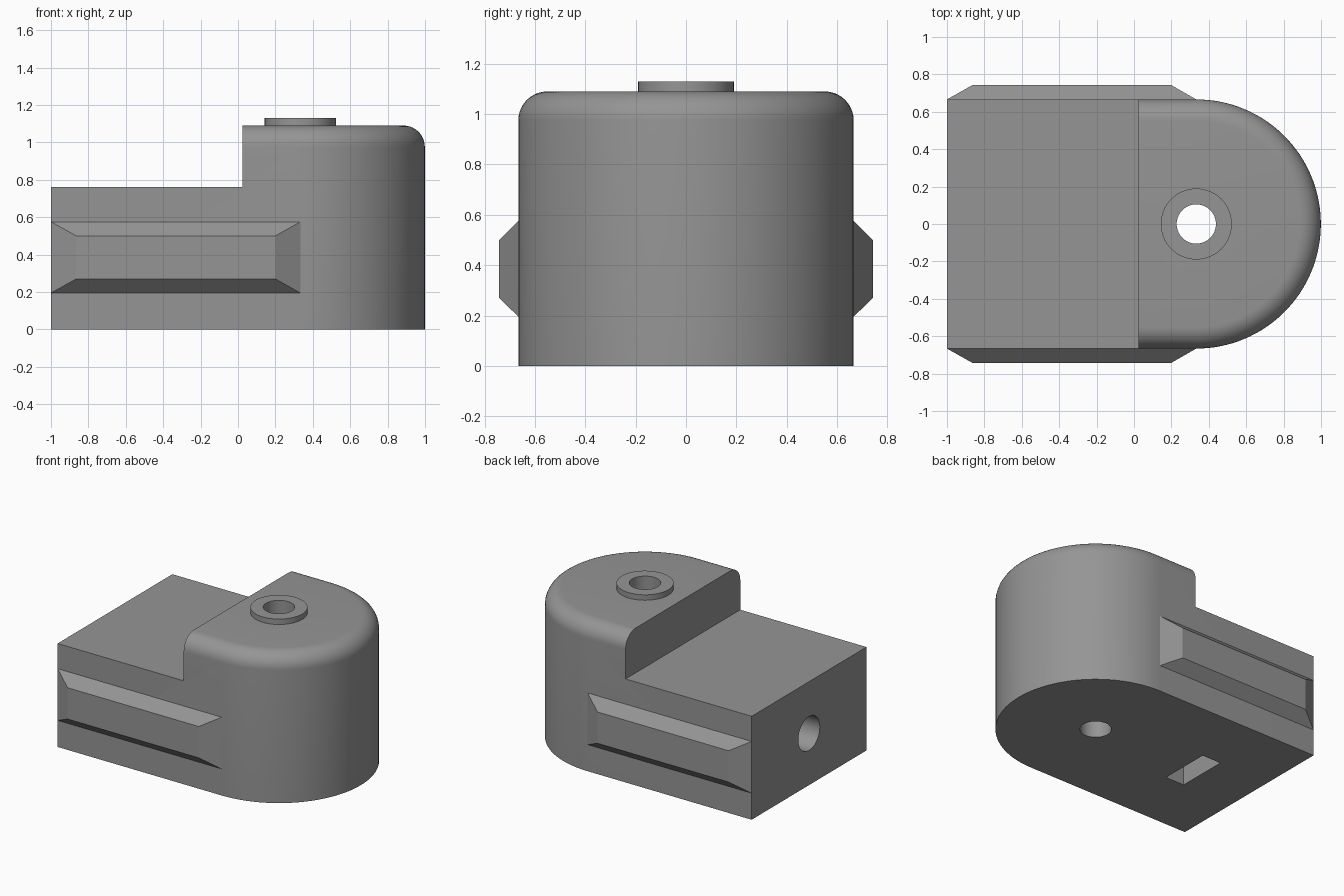
import bpy, bmesh, math

if "Cube" in bpy.data.objects:
    bpy.data.objects.remove(bpy.data.objects["Cube"])

CX, R = 0.333, 0.666          # centre and radius of the rounded end
LOW, STEP, TOP = 0.76, 0.025, 1.09
FILLET, SEG = 0.115, 64
BOSS_TOP, BOSS_R, BORE_R = 1.13, 0.19, 0.105

grey = bpy.data.materials.new("plain grey")
grey.diffuse_color = (0.30, 0.30, 0.30, 1)
grey.use_nodes = True
grey.node_tree.nodes["Principled BSDF"].inputs["Base Color"].default_value = grey.diffuse_color


def make(name, rings, caps=(True, True)):
    """Loft a list of equal closed rings into an object."""
    bm = bmesh.new()
    loops = [[bm.verts.new(p) for p in ring] for ring in rings]
    n = len(loops[0])
    for a, b in zip(loops, loops[1:]):
        for i in range(n):
            j = (i + 1) % n
            bm.faces.new((a[i], a[j], b[j], b[i]))
    if caps[0]:
        bm.faces.new(loops[0][::-1])
    if caps[1]:
        bm.faces.new(loops[-1])
    bmesh.ops.recalc_face_normals(bm, faces=bm.faces)
    me = bpy.data.meshes.new(name)
    bm.to_mesh(me)
    bm.free()
    ob = bpy.data.objects.new(name, me)
    bpy.context.collection.objects.link(ob)
    me.materials.append(grey)
    return ob


def circle(r, z):
    return [(CX + r * math.cos(2 * math.pi * i / SEG), r * math.sin(2 * math.pi * i / SEG), z)
            for i in range(SEG)]


def d_ring(inset, z):
    """Straight-sided outline with a half-round end."""
    r = R - inset
    arc = [(CX + r * math.cos(t), r * math.sin(t), z)
           for t in (math.pi * (i / SEG - 0.5) for i in range(SEG + 1))]
    return [(-1, -r, z)] + arc + [(-1, r, z)]


def box(name, x0, x1, y, z0, z1):
    return make(name, [[(x0, -y, z), (x1, -y, z), (x1, y, z), (x0, y, z)] for z in (z0, z1)])


def cut(target, cutter):
    mod = target.modifiers.new(cutter.name, 'BOOLEAN')
    mod.operation, mod.solver, mod.object = 'DIFFERENCE', 'EXACT', cutter
    bpy.context.view_layer.objects.active = target
    bpy.ops.object.modifier_apply(modifier=mod.name)
    bpy.data.objects.remove(cutter)


def smooth(ob):
    bpy.ops.object.select_all(action='DESELECT')
    ob.select_set(True)
    bpy.context.view_layer.objects.active = ob
    bpy.ops.object.shade_smooth_by_angle(angle=math.radians(30))


# Body with a rounded upper rim
rings = [d_ring(0, 0)]
for i in range(11):
    t = math.pi / 2 * i / 10
    rings.append(d_ring(FILLET * (1 - math.cos(t)), TOP - FILLET * (1 - math.sin(t))))
body = make("body", rings)

# Lowered rear deck, shaft bore, nut slot and screw hole
cut(body, box("deck_cutter", -1.5, STEP, 1, LOW, 1.5))
cut(body, make("bore_cutter", [circle(BORE_R, -0.1), circle(BORE_R, 1.3)]))
cut(body, box("nut_slot_cutter", -0.59, -0.437, 0.19, -0.1, 0.57))
screw = [[(x, 0.125 * math.cos(2 * math.pi * i / 48), 0.38 + 0.125 * math.sin(2 * math.pi * i / 48))
          for i in range(48)] for x in (-1.2, CX)]
cut(body, make("screw_cutter", screw))
smooth(body)

# Raised collar around the bore
collar = make("collar", [circle(BOSS_R, TOP), circle(BOSS_R, BOSS_TOP),
                         circle(BORE_R, BOSS_TOP), circle(BORE_R, TOP)], (False, False))
smooth(collar)

# Chamfered side rails
for side, label in ((-1, "front"), (1, "back")):
    base = [(-1, 0.195), (0.333, 0.195), (0.333, 0.575), (-1, 0.575)]
    face = [(-0.865, 0.27), (0.2, 0.27), (0.2, 0.5), (-0.865, 0.5)]
    make(label + "_rail", [[(x, side * (R - 0.02), z) for x, z in base],
                           [(x, side * R, z) for x, z in base],
                           [(x, side * 0.742, z) for x, z in face]])
